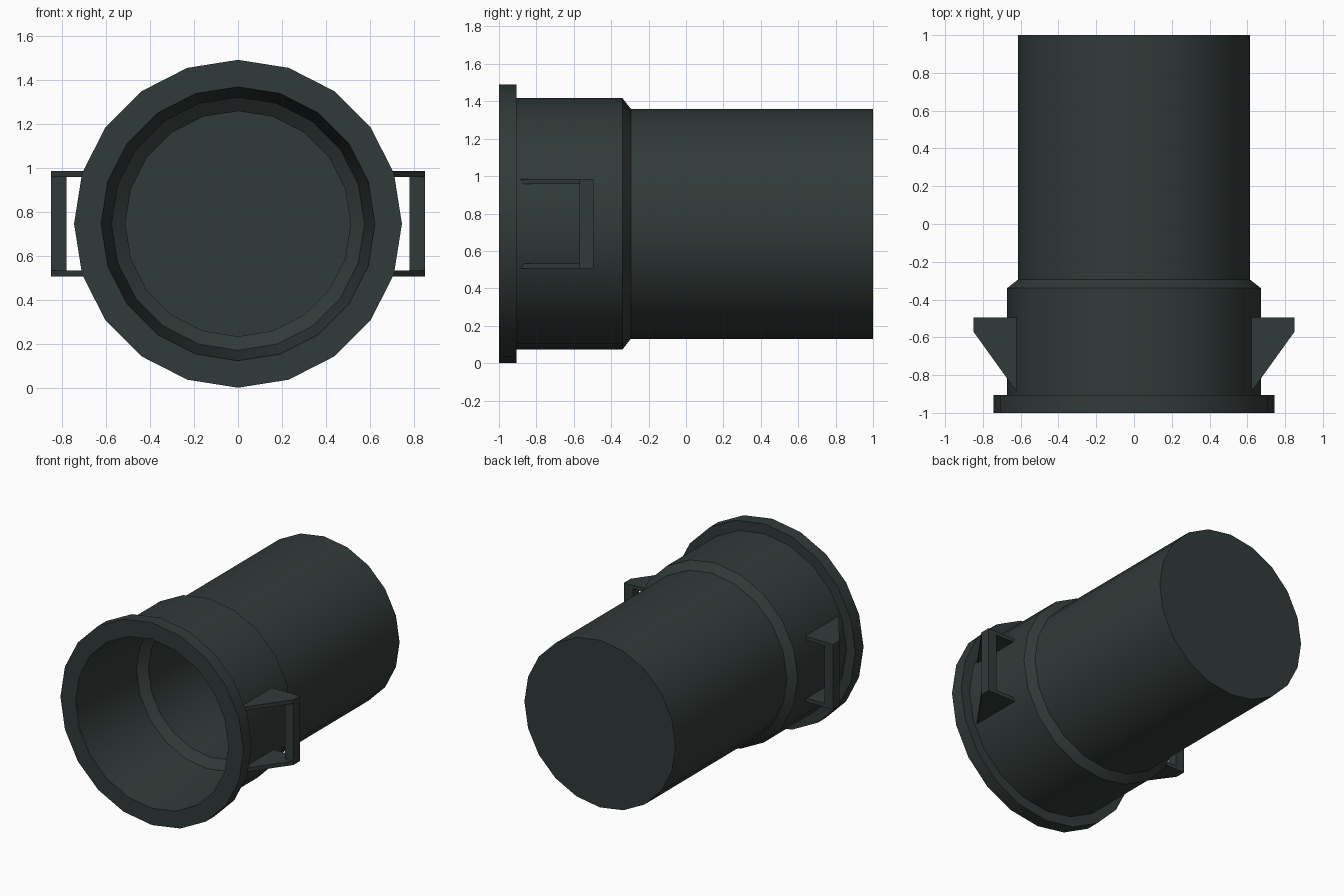
import bpy, bmesh, math

if "Cube" in bpy.data.objects:
    bpy.data.objects.remove(bpy.data.objects["Cube"])

R = 0.745      # flange radius, also the height of the axis
SIDES = 20

dark = bpy.data.materials.new("dark green grey")
dark.diffuse_color = (0.031, 0.043, 0.041, 1)
dark.use_nodes = True
dark.node_tree.nodes["Principled BSDF"].inputs["Base Color"].default_value = dark.diffuse_color


def finish(name, bm):
    bmesh.ops.recalc_face_normals(bm, faces=bm.faces)
    me = bpy.data.meshes.new(name)
    bm.to_mesh(me)
    bm.free()
    me.materials.append(dark)
    ob = bpy.data.objects.new(name, me)
    bpy.context.collection.objects.link(ob)
    return ob


def lathe(name, profile):
    """Revolve (radius, y) points around the horizontal axis, capping both ends."""
    bm = bmesh.new()
    rings = []
    for r, y in profile:
        rings.append([bm.verts.new((r * math.sin(a), y, R + r * math.cos(a)))
                      for a in (2 * math.pi * i / SIDES for i in range(SIDES))])
    for a, b in zip(rings, rings[1:]):
        for i in range(SIDES):
            j = (i + 1) % SIDES
            bm.faces.new((a[i], a[j], b[j], b[i]))
    bm.faces.new(rings[0])
    bm.faces.new(rings[-1])
    return finish(name, bm)


def prism(name, outline, z0, z1):
    """Extrude an (x, y) outline from z0 to z1."""
    bm = bmesh.new()
    face = bm.faces.new([bm.verts.new((x, y, z0)) for x, y in outline])
    ext = bmesh.ops.extrude_face_region(bm, geom=[face])
    bmesh.ops.translate(bm, vec=(0, 0, z1 - z0),
                        verts=[v for v in ext["geom"] if isinstance(v, bmesh.types.BMVert)])
    return finish(name, bm)


# Hollow stepped tube: inside bottom, inner walls, front flange, outer walls, back cap
tube = lathe("tube_body", [
    (0.512, 0.90), (0.512, -0.31), (0.575, -0.36), (0.622, -1.0),
    (R, -1.0), (R, -0.905), (0.672, -0.905), (0.672, -0.34),
    (0.615, -0.295), (0.615, 1.0)])
bpy.context.view_layer.objects.active = tube
tube.select_set(True)
bpy.ops.object.shade_smooth_by_angle(angle=math.radians(30))

# Side lugs: two wedge plates joined by an upright bar, on both sides
LOW, HIGH, T = R - 0.24, R + 0.24, 0.028
for side, s in (("left", -1), ("right", 1)):
    plate = [(s * x, y) for x, y in
             ((0.62, -0.495), (0.85, -0.495), (0.85, -0.57), (0.62, -0.89))]
    bar = [(s * x, y) for x, y in
           ((0.78, -0.495), (0.85, -0.495), (0.85, -0.57), (0.78, -0.57))]
    prism(side + "_lug_lower_plate", plate, LOW, LOW + T)
    prism(side + "_lug_upper_plate", plate, HIGH - T, HIGH)
    prism(side + "_lug_bar", bar, LOW + T, HIGH - T)
